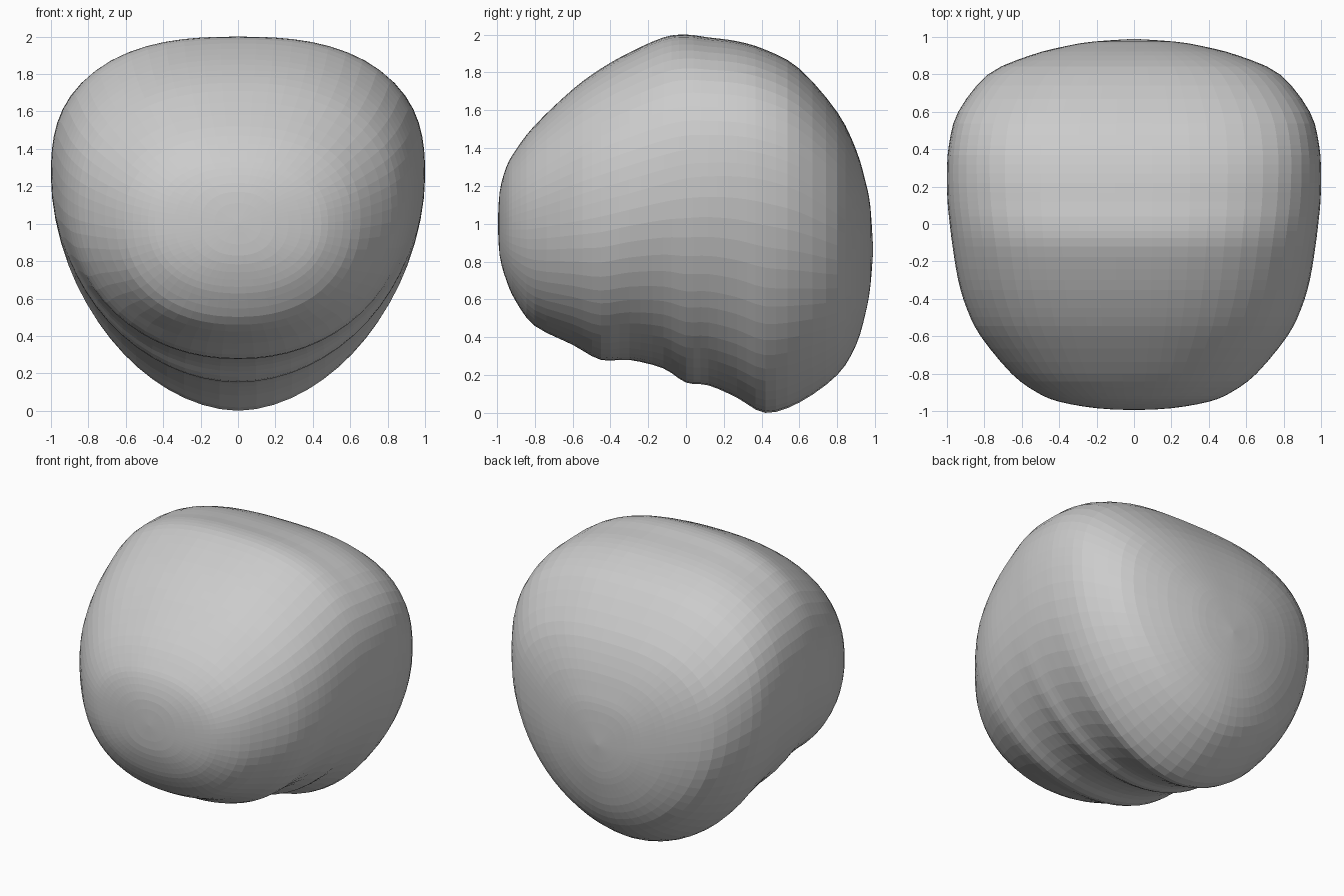
import bpy, bmesh, math

if "Cube" in bpy.data.objects:
    bpy.data.objects.remove(bpy.data.objects["Cube"])

# Cross-sections from front to back: y, top z, bottom z, half width, widest z
STATIONS = [
    (-.995, 1.00, 1.00, 0.0, 1.00), (-.985, 1.17, .83, .20, 1.00),
    (-.95, 1.30, .70, .40, 1.00), (-.90, 1.39, .59, .52, 1.01),
    (-.80, 1.52, .46, .655, 1.03), (-.60, 1.71, .36, .82, 1.08),
    (-.45, 1.82, .28, .895, 1.12), (-.30, 1.905, .28, .94, 1.16),
    (-.12, 1.985, .235, .97, 1.21), (0, 2.00, .16, .985, 1.24),
    (.12, 1.985, .145, .997, 1.25), (.27, 1.965, .08, 1.0, 1.25),
    (.42, 1.92, 0.0, .99, 1.23), (.60, 1.82, .055, .94, 1.17),
    (.80, 1.59, .20, .78, 1.05), (.90, 1.39, .36, .56, .98),
    (.95, 1.22, .53, .37, .92), (.975, 1.09, .67, .22, .89),
    (.99, .86, .86, 0.0, .86)]
SEG, STEPS = 64, 3


def catmull(a, b, c, d, t):
    return tuple(.5 * (2*q + (r-p)*t + (2*p-5*q+4*r-s)*t*t + (3*q-p-3*r+s)*t**3)
                 for p, q, r, s in zip(a, b, c, d))


def section(bm, st):
    y, top, bot, w, mid = st
    f = min(max((y + 1) / 1.5, 0), 1)
    n_up, n_low = 2.25 + .5 * f, 2.25 - .42 * f
    ring = []
    for i in range(SEG):
        a = 2 * math.pi * i / SEG
        c, s = math.cos(a), math.sin(a)
        n = n_up if s > 0 else n_low
        r = (abs(c)**n + abs(s)**n) ** (-1 / n)
        h = top - mid if s > 0 else mid - bot
        ring.append(bm.verts.new((w * r * c, y, mid + h * r * s)))
    return ring


# Rounded body lofted through the sections
bm = bmesh.new()
rings = []
last = len(STATIONS) - 1
for k in range(last):
    p = [STATIONS[min(max(k + j, 0), last)] for j in (-1, 0, 1, 2)]
    for j in range(STEPS):
        if k or j:
            rings.append(section(bm, catmull(*p, j / STEPS)))
for r0, r1 in zip(rings, rings[1:]):
    for i in range(SEG):
        m = (i + 1) % SEG
        bm.faces.new((r0[i], r0[m], r1[m], r1[i]))

# Close the front and back poles
for ring, st in ((rings[0], STATIONS[0]), (rings[-1], STATIONS[-1])):
    tip = bm.verts.new((0, st[0], st[4]))
    for i in range(SEG):
        bm.faces.new((tip, ring[i], ring[(i + 1) % SEG]))
bmesh.ops.recalc_face_normals(bm, faces=bm.faces[:])

mesh = bpy.data.meshes.new("rounded_body")
bm.to_mesh(mesh)
bm.free()
body = bpy.data.objects.new("rounded_body", mesh)
bpy.context.collection.objects.link(body)
